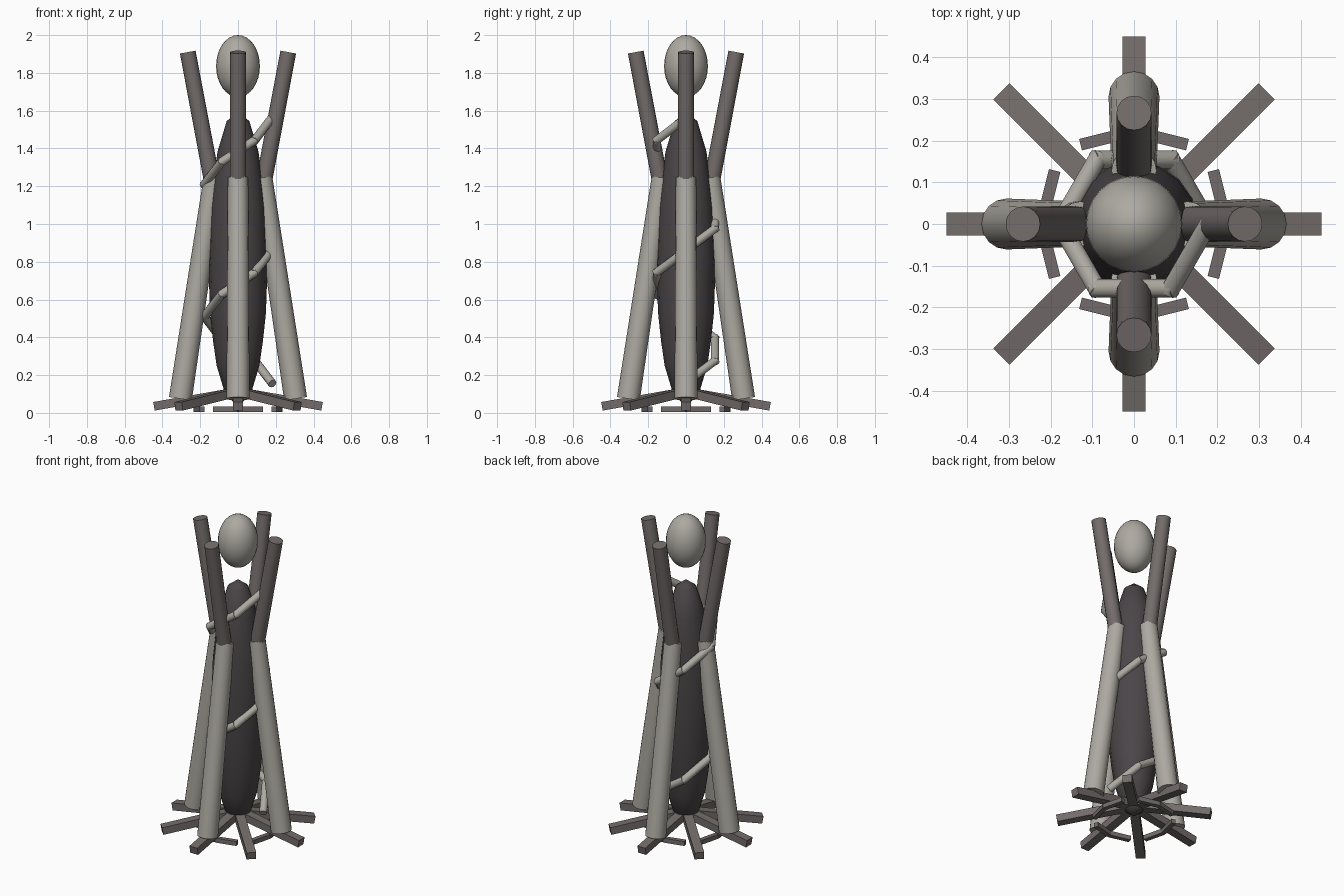
import bpy, bmesh
from math import pi, sin, cos, radians
from mathutils import Vector, Matrix

if "Cube" in bpy.data.objects:
    bpy.data.objects.remove(bpy.data.objects["Cube"])


def material(name, col):
    m = bpy.data.materials.new(name)
    m.diffuse_color = (*col, 1)
    m.use_nodes = True
    m.node_tree.nodes["Principled BSDF"].inputs["Base Color"].default_value = m.diffuse_color
    return m


PALE = material("pale_wood", (0.42, 0.40, 0.36))
BROWN = material("grey_brown_wood", (0.17, 0.15, 0.145))
DARK = material("dark_core", (0.07, 0.06, 0.065))


def finish(name, bm, mat, smooth=True):
    bmesh.ops.recalc_face_normals(bm, faces=bm.faces)
    me = bpy.data.meshes.new(name)
    bm.to_mesh(me)
    bm.free()
    me.materials.append(mat)
    ob = bpy.data.objects.new(name, me)
    bpy.context.collection.objects.link(ob)
    if smooth:
        bpy.ops.object.select_all(action='DESELECT')
        ob.select_set(True)
        bpy.context.view_layer.objects.active = ob
        bpy.ops.object.shade_smooth_by_angle(angle=radians(40))
    return ob


def rod(name, a, b, r1, r2, sides, mat):
    a, b = Vector(a), Vector(b)
    d = b - a
    bm = bmesh.new()
    mx = Matrix.Translation((a + b) / 2) @ d.to_track_quat('Z', 'Y').to_matrix().to_4x4()
    bmesh.ops.create_cone(bm, cap_ends=True, segments=sides, radius1=r1, radius2=r2,
                          depth=d.length, matrix=mx)
    return finish(name, bm, mat)


def beam(name, a, b, width, height, mat):
    a, b = Vector(a), Vector(b)
    d = (b - a).normalized()
    side = Vector((0, 0, 1)).cross(d).normalized()
    up = d.cross(side)
    rot = Matrix((d, side, up)).transposed().to_4x4()
    bm = bmesh.new()
    bmesh.ops.create_cube(bm, size=1, matrix=Matrix.Translation((a + b) / 2) @ rot
                          @ Matrix.Diagonal(((b - a).length, width, height, 1)))
    return finish(name, bm, mat, smooth=False)


def polar(r, ang, z):
    return Vector((r * cos(ang), r * sin(ang), z))


# Spindle-shaped core, lathed from a profile
profile = [(0, 1.59), (0.06, 1.545), (0.108, 1.385), (0.132, 1.23), (0.148, 1.08),
           (0.157, 0.80), (0.148, 0.53), (0.132, 0.38), (0.113, 0.25), (0.065, 0.09), (0, 0.04)]
bm = bmesh.new()
vs = [bm.verts.new((r, 0, z)) for r, z in profile]
es = [bm.edges.new(p) for p in zip(vs, vs[1:])]
bmesh.ops.spin(bm, geom=vs + es, cent=(0, 0, 0), axis=(0, 0, 1), angle=2 * pi, steps=16)
bmesh.ops.remove_doubles(bm, verts=bm.verts, dist=0.0005)
finish("core", bm, DARK)

# Egg-shaped head floating above the core
bm = bmesh.new()
bmesh.ops.create_uvsphere(bm, u_segments=24, v_segments=16, radius=1,
                          matrix=Matrix.Translation((0, 0, 1.836))
                          @ Matrix.Diagonal((0.116, 0.116, 0.164, 1)))
finish("head", bm, PALE)

# Four leaning legs and the arms that flare out above them
for i in range(4):
    t = i * pi / 2
    rod(f"leg_{i + 1}", polar(0.305, t, 0.075), polar(0.128, t, 1.245), 0.061, 0.054, 16, PALE)
    rod(f"arm_{i + 1}", polar(0.139, t, 1.235), polar(0.266, t, 1.91), 0.043, 0.042, 16, BROWN)

# Eight radial root beams sloping down to the ground
for i in range(8):
    t = i * pi / 4
    beam(f"root_{i + 1}", polar(0.03, t, 0.108), polar(0.445, t, 0.035), 0.055, 0.046, BROWN)

# Small flat root twigs, in pairs around each leg
for i in range(4):
    rot = Matrix.Rotation(i * pi / 2, 3, 'Z')
    for s in (-1, 1):
        beam(f"twig_{i + 1}_{'a' if s < 0 else 'b'}", rot @ Vector((0.19, s * 0.128, 0.02)),
             rot @ Vector((0.222, 0, 0.02)), 0.028, 0.028, BROWN)

# Vine winding twice around the core in straight segments
pts = [polar(0.178, k * pi / 3, 0.16 + 0.1167 * k) for k in range(13)]
for k, (a, b) in enumerate(zip(pts, pts[1:])):
    e = (b - a).normalized() * 0.01
    rod(f"vine_{k + 1}", a - e, b + e, 0.023, 0.023, 10, PALE)
